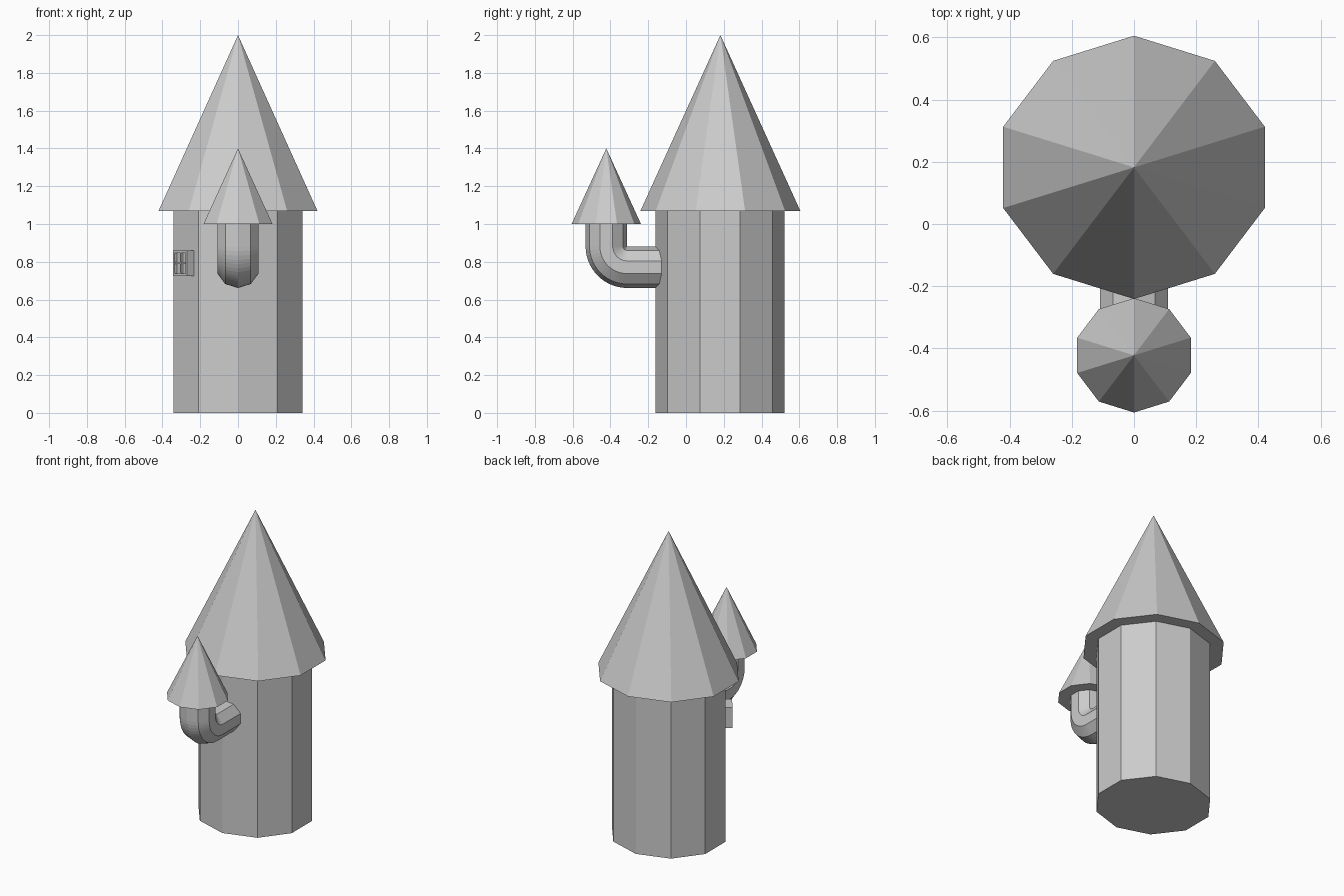
import bpy, bmesh
from math import sin, cos, pi, atan2
from mathutils import Vector, Matrix

if "Cube" in bpy.data.objects:
    bpy.data.objects.remove(bpy.data.objects["Cube"])

SIDES = 10
SX, SY = 1.0, 0.957          # rounds are slightly narrower front to back
TOWER_Y, TURRET_Y = 0.18, -0.422


def finish(name, bm):
    bmesh.ops.recalc_face_normals(bm, faces=bm.faces)
    mesh = bpy.data.meshes.new(name)
    bm.to_mesh(mesh)
    bm.free()
    obj = bpy.data.objects.new(name, mesh)
    bpy.context.collection.objects.link(obj)
    return obj


def ring(bm, radius, centre, across=Vector((0, -1, 0))):
    # ten-sided ring with one corner pointing along 'across'
    pts = []
    for i in range(SIDES):
        a = 2 * pi * i / SIDES
        pts.append(bm.verts.new(Vector(centre) + across * (radius * SY * cos(a))
                                + Vector((radius * SX * sin(a), 0, 0))))
    return pts


def skin(bm, rings):
    for a, b in zip(rings, rings[1:]):
        for i in range(SIDES):
            j = (i + 1) % SIDES
            bm.faces.new((a[i], a[j], b[j], b[i]))
    bm.faces.new(rings[0])
    bm.faces.new(rings[-1])


def roof(name, radius, y, z0, z1):
    bm = bmesh.new()
    base = ring(bm, radius, (0, y, z0))
    tip = bm.verts.new((0, y, z1))
    bm.faces.new(base)
    for i in range(SIDES):
        bm.faces.new((base[i], base[(i + 1) % SIDES], tip))
    return finish(name, bm)


# main tower wall
bm = bmesh.new()
skin(bm, [ring(bm, 0.358, (0, TOWER_Y, z)) for z in (0, 1.07)])
finish("tower_wall", bm)

# roofs
roof("tower_roof", 0.442, TOWER_Y + 0.002, 1.07, 2.0)
roof("turret_roof", 0.192, TURRET_Y, 1.0, 1.4)

# turret stem: vertical, tight elbow, then horizontal into the wall
bm = bmesh.new()
R, BEND = 0.1145, 0.111
cy, cz = TURRET_Y + BEND, 0.771 + BEND
rings = [ring(bm, R, (0, TURRET_Y, 1.0))]
STEPS = 14
for k in range(STEPS + 1):
    a = pi / 2 * k / STEPS
    out = Vector((0, -cos(a), -sin(a)))
    rings.append(ring(bm, R, Vector((0, cy, cz)) + out * BEND, out))
rings.append(ring(bm, R, (0, -0.05, 0.771), Vector((0, 0, -1))))
skin(bm, rings)
finish("turret_stem", bm)

# window on the front left wall: frame, crossbars and recessed pane
W, H, BAR, DEPTH = 0.125, 0.134, 0.013, 0.044
place = (Matrix.Translation((-0.2725, -0.017, 0.793))
         @ Matrix.Rotation(atan2(-0.796, 0.605), 4, 'Z'))


def window_box(name, u, z, w, h, depth):
    bm = bmesh.new()
    # set into the wall a little at the back
    m = Matrix.Translation((u, (0.01 - depth) / 2, z)) @ Matrix.Diagonal((w, depth + 0.01, h, 1))
    bmesh.ops.create_cube(bm, size=1, matrix=place @ m)
    return finish(name, bm)


for s, label in ((-1, "a"), (1, "b")):
    window_box("window_jamb_" + label, s * (W - BAR) / 2, 0, BAR, H, DEPTH)
    window_box("window_rail_" + label, 0, s * (H - BAR) / 2, W - 2 * BAR, BAR, DEPTH)
window_box("window_bar_upright", 0, 0, BAR * 0.8, H - 2 * BAR, DEPTH - 0.004)
window_box("window_bar_level", 0, 0, W - 2 * BAR, BAR * 0.8, DEPTH - 0.005)
window_box("window_pane", 0, 0, W - 2 * BAR, H - 2 * BAR, DEPTH - 0.018)
